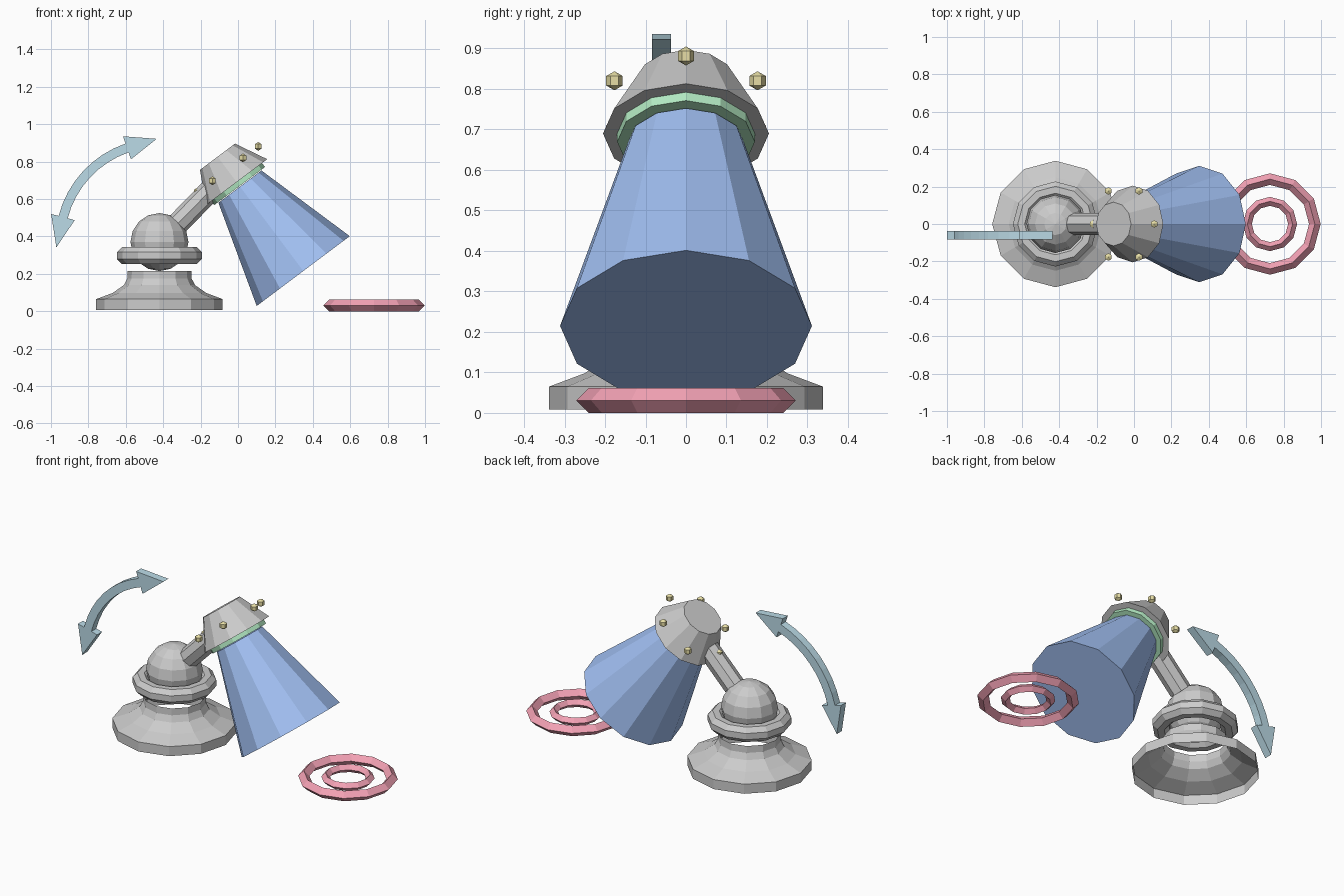
import bpy, bmesh
from math import sin, cos, pi, radians
from mathutils import Vector, Matrix

if "Cube" in bpy.data.objects:
    bpy.data.objects.remove(bpy.data.objects["Cube"])

AXIS = Vector((0.6, 0, -0.8))          # direction the lamp points
ORIGIN = Vector((0.0105, 0, 0.666))    # reference point on the lamp axis
TILT = Matrix(((0.8, 0, -0.6), (0, 1, 0), (0.6, 0, 0.8)))  # local -z follows AXIS


def material(name, rgb):
    m = bpy.data.materials.new(name)
    m.diffuse_color = (*rgb, 1)
    m.use_nodes = True
    m.node_tree.nodes["Principled BSDF"].inputs["Base Color"].default_value = m.diffuse_color
    return m


def finish(bm, name, mat=None):
    bmesh.ops.recalc_face_normals(bm, faces=bm.faces[:])
    me = bpy.data.meshes.new(name)
    bm.to_mesh(me)
    bm.free()
    ob = bpy.data.objects.new(name, me)
    bpy.context.collection.objects.link(ob)
    if mat:
        me.materials.append(mat)
    return ob


def lathe(name, profile, center, n=12, closed=False, mat=None):
    """Turn an (r, z) profile about a vertical line through center."""
    bm = bmesh.new()
    rings = [[bm.verts.new((center[0] + r * cos(2 * pi * k / n),
                            center[1] + r * sin(2 * pi * k / n),
                            center[2] + z)) for k in range(n)] for r, z in profile]
    count = len(rings) if closed else len(rings) - 1
    for i in range(count):
        a, b = rings[i], rings[(i + 1) % len(rings)]
        for k in range(n):
            j = (k + 1) % n
            bm.faces.new((a[k], a[j], b[j], b[k]))
    return finish(bm, name, mat)


def ring(name, center, major, minor, sides, turn=0.0, mat=None):
    prof = [(major + minor * cos(turn + 2 * pi * i / sides),
             minor * sin(turn + 2 * pi * i / sides)) for i in range(sides)]
    return lathe(name, prof, center, 12, True, mat)


def frustum(name, t0, r0, t1, r1, mat=None):
    """Capped cone section between two distances along the lamp axis."""
    bm = bmesh.new()
    bmesh.ops.create_cone(bm, cap_ends=True, segments=12, radius1=r1, radius2=r0, depth=t1 - t0)
    mid = ORIGIN + AXIS * ((t0 + t1) / 2)
    bm.transform(Matrix.Translation(mid) @ TILT.to_4x4())
    return finish(bm, name, mat)


def ball(name, center, r, u, v, mat=None):
    bm = bmesh.new()
    bmesh.ops.create_uvsphere(bm, u_segments=u, v_segments=v, radius=r)
    bm.transform(Matrix.Translation(center))
    return finish(bm, name, mat)


blue = material("beam_blue", (0.36, 0.53, 0.90))
green = material("lens_green", (0.45, 0.82, 0.54))
red = material("target_red", (0.90, 0.36, 0.46))
yellow = material("bolt_yellow", (0.80, 0.73, 0.38))
pale = material("arrow_pale_blue", (0.50, 0.71, 0.80))

# hollow flared base
PX = -0.42
lathe("base", [(0.338, 0.008), (0.338, 0.065), (0.25, 0.098), (0.19, 0.14),
               (0.172, 0.175), (0.17, 0.215)], (PX, 0, 0))

# ball joint, collar and arm
ball("pivot_ball", (PX, 0, 0.37), 0.155, 12, 8)
ring("collar", (PX, 0, 0.298), 0.183, 0.048, 8, pi / 8)
start, end = Vector((-0.32, 0, 0.47)), Vector((-0.10, 0, 0.695))
bm = bmesh.new()
bmesh.ops.create_cone(bm, cap_ends=True, segments=8, radius1=0.06, radius2=0.06,
                      depth=(end - start).length)
rot = (end - start).to_track_quat('Z', 'Y').to_matrix().to_4x4()
bm.transform(Matrix.Translation((start + end) / 2) @ rot)
finish(bm, "arm")

# lamp head, lens and light beam
frustum("lamp_head", -0.20, 0.117, -0.03, 0.205)
frustum("lens", -0.03, 0.17, -0.004, 0.17, green)
frustum("light_beam", 0.0, 0.144, 0.564, 0.311, blue)

# bolts around the head
for k in range(6):
    a = k * pi / 3
    p = Vector((-0.055, 0, 0.759)) + TILT @ Vector((0.204 * cos(a), 0.204 * sin(a), 0))
    ball(f"bolt_{k + 1}", p, 0.0235, 6, 3, yellow)

# target rings on the ground
ring("target_outer", (0.727, 0, 0.031), 0.24, 0.031, 4, 0, red)
ring("target_inner", (0.727, 0, 0.031), 0.121, 0.024, 4, 0, red)

# curved two-headed swing arrow
bm = bmesh.new()
A0, A1, STEPS = 109, 165.5, 8


def pt(r, deg):
    a = radians(deg)
    return bm.verts.new((PX + r * cos(a), -0.084, 0.37 + r * sin(a)))


band = [(pt(0.507, d), pt(0.557, d)) for d in
        [A0 + (A1 - A0) * i / STEPS for i in range(STEPS + 1)]]
faces = [bm.faces.new((p[0], p[1], q[1], q[0])) for p, q in zip(band, band[1:])]
for pair, wing, tip in ((band[0], A0, 91.5), (band[-1], A1, 183)):
    faces.append(bm.faces.new((pt(0.468, wing), pair[0], pair[1], pt(0.598, wing), pt(0.552, tip))))
ext = bmesh.ops.extrude_face_region(bm, geom=faces)
bmesh.ops.translate(bm, vec=(0, 0.047, 0),
                    verts=[g for g in ext["geom"] if isinstance(g, bmesh.types.BMVert)])
finish(bm, "swing_arrow", pale)
